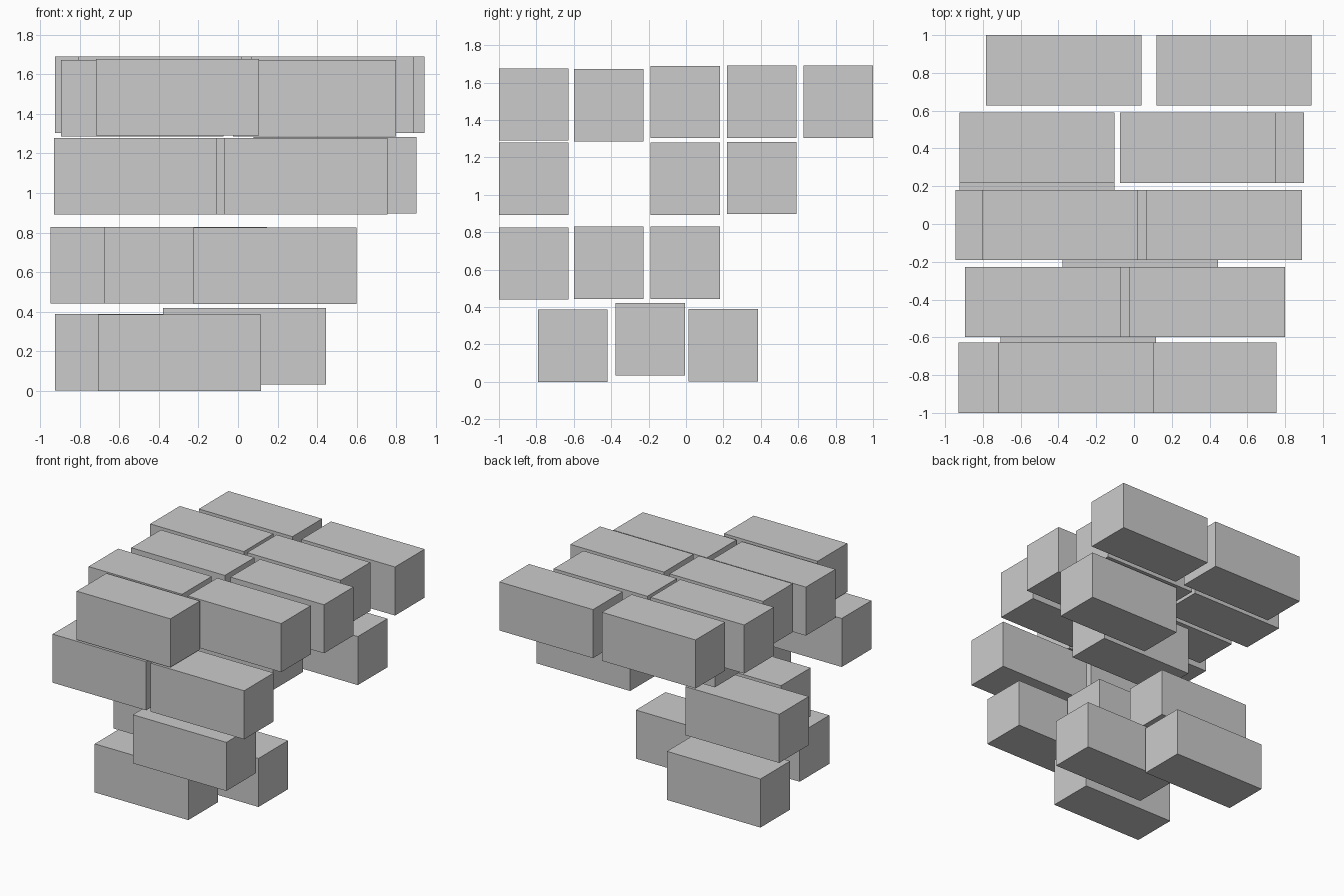
import bpy

L, W, H = 0.823, 0.372, 0.386  # every block has the same size


def block(name, x0, yc, z0):
    """Block from its left end, row centre and underside."""
    bpy.ops.mesh.primitive_cube_add(size=1, location=(x0 + L / 2, yc, z0 + H / 2))
    ob = bpy.context.object
    ob.name = name
    ob.scale = (L, W, H)


# Row centres along y, front to back
A, B, C, D, E = -0.814, -0.413, -0.005, 0.404, 0.814

layers = {
    # staggered base blocks
    "base_block": [(-0.706, -0.605, 0.0), (-0.378, -0.192, 0.034), (-0.925, 0.2, 0.002)],
    # second course
    "lower_block": [(-0.225, A, 0.44), (-0.676, B, 0.443), (-0.946, C, 0.443)],
    # third course
    "upper_block": [(-0.93, A, 0.892), (-0.069, A, 0.892), (-0.38, C, 0.892),
                    (0.078, D, 0.897)],
    # top course
    "top_block": [(-0.718, A, 1.29),
                  (-0.895, B, 1.285), (-0.024, B, 1.285),
                  (-0.805, C, 1.303), (0.067, C, 1.303),
                  (-0.925, D, 1.304), (-0.073, D, 1.304),
                  (-0.784, E, 1.304), (0.118, E, 1.304)],
}

for name, blocks in layers.items():
    for i, (x0, yc, z0) in enumerate(blocks, 1):
        block(f"{name}_{i}", x0, yc, z0)
